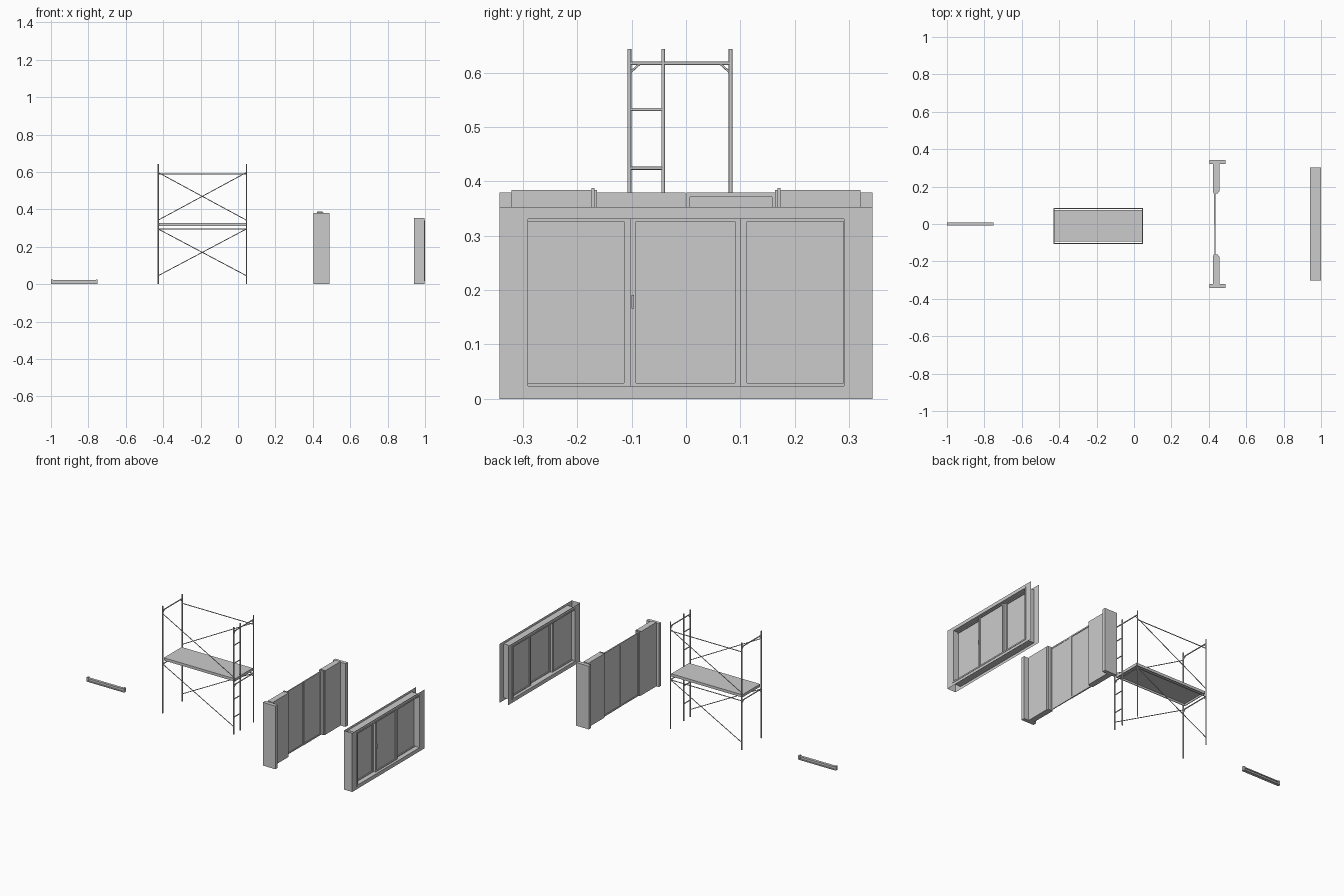
import bpy, bmesh
from mathutils import Vector

if "Cube" in bpy.data.objects:
    bpy.data.objects.remove(bpy.data.objects["Cube"])


def add_object(name, bm):
    mesh = bpy.data.meshes.new(name)
    bm.to_mesh(mesh)
    bm.free()
    ob = bpy.data.objects.new(name, mesh)
    bpy.context.collection.objects.link(ob)
    return ob


def boxes(name, spans):
    """Object made of boxes, each (x0, x1, y0, y1, z0, z1)."""
    bm = bmesh.new()
    for x0, x1, y0, y1, z0, z1 in spans:
        vs = bmesh.ops.create_cube(bm, size=1)['verts']
        for v in vs:
            v.co = Vector(((x0 + x1) / 2 + v.co.x * (x1 - x0),
                           (y0 + y1) / 2 + v.co.y * (y1 - y0),
                           (z0 + z1) / 2 + v.co.z * (z1 - z0)))
    return add_object(name, bm)


def ring(x0, x1, y0, y1, z0, z1, ty, tz):
    """Four boxes making a rectangular frame facing x."""
    return [(x0, x1, y0, y0 + ty, z0, z1), (x0, x1, y1 - ty, y1, z0, z1),
            (x0, x1, y0 + ty, y1 - ty, z0, z0 + tz),
            (x0, x1, y0 + ty, y1 - ty, z1 - tz, z1)]


def sheet(bm, corners):
    bm.faces.new([bm.verts.new(c) for c in corners])


def tubes(name, pairs, r):
    """Object made of straight round tubes between point pairs."""
    bm = bmesh.new()
    for a, b in pairs:
        a, b = Vector(a), Vector(b)
        d = b - a
        vs = bmesh.ops.create_cone(bm, cap_ends=True, segments=8, radius1=r,
                                   radius2=r, depth=d.length)['verts']
        q = Vector((0, 0, 1)).rotation_difference(d)
        for v in vs:
            v.co = q @ v.co + (a + b) / 2
    for f in bm.faces:
        f.smooth = len(f.verts) == 4
    for e in bm.edges:
        e.smooth = all(len(f.verts) == 4 for f in e.link_faces)
    return add_object(name, bm)


# --- Small rail: channel beam with raised end blocks
boxes("rail_beam", [(-0.99, -0.76, -0.008, 0.008, 0.0, 0.005),
                    (-0.99, -0.76, -0.008, 0.008, 0.016, 0.021),
                    (-0.99, -0.76, -0.002, 0.002, 0.005, 0.016)])
boxes("rail_end_blocks", [(-1.0, -0.99, -0.008, 0.008, 0, 0.025),
                          (-0.76, -0.75, -0.008, 0.008, 0, 0.025)])

# --- Scaffold
XL, XR, YF, YB, YLAD = -0.427, 0.045, -0.104, 0.082, -0.042
posts = [((x, y, 0), (x, y, 0.643)) for x in (XL, XR) for y in (YF, YB)]
posts.append(((XR, YLAD, 0), (XR, YLAD, 0.643)))
tubes("scaffold_posts", posts, 0.0035)

end_rails, corner_struts, rungs, braces, guards = [], [], [], [], []
for base in (0, 0.322):
    top = base + 0.295
    for x in (XL, XR):
        end_rails.append(((x, YF, top), (x, YB, top)))
        corner_struts.append(((x, YF, top - 0.018), (x, YF + 0.02, top)))
        corner_struts.append(((x, YB, top - 0.018), (x, YB - 0.02, top)))
    for z in (0.102, 0.21):
        rungs.append(((XR, YF, base + z), (XR, YLAD, base + z)))
    lo, hi = (0.045, 0.295) if base == 0 else (0.342, 0.597)
    braces.append(((XL, YF, hi), (XR, YF, lo)))
    braces.append(((XL, YB, lo), (XR, YB, hi)))
for z in (0.294, 0.588):
    guards.append(((XL, YB, z), (XR, YB, z)))
tubes("scaffold_end_rails", end_rails, 0.0032)
tubes("scaffold_corner_struts", corner_struts, 0.002)
tubes("scaffold_ladder_rungs", rungs, 0.003)
tubes("scaffold_braces", braces, 0.0022)
tubes("scaffold_guard_rails", guards, 0.0025)

# Platform deck with rim, open below
P = (XL, XR, -0.093, 0.076)
boxes("scaffold_platform", [(*P, 0.323, 0.328),
      (P[0], P[1], P[2], P[2] + 0.004, 0.312, 0.323),
      (P[0], P[1], P[3] - 0.004, P[3], 0.312, 0.323),
      (P[0], P[0] + 0.004, P[2], P[3], 0.312, 0.323),
      (P[1] - 0.004, P[1], P[2], P[3], 0.312, 0.323)])

# --- Sliding door: side casings, wide pockets, posts and two thin leaves
for s, side in ((-1, "near"), (1, "far")):
    def my(span):
        x0, x1, a, b, z0, z1 = span
        return (x0, x1, min(s * a, s * b), max(s * a, s * b), z0, z1)
    boxes(side + "_door_casing", [my((0.405, 0.488, 0.321, 0.343, 0, 0.379))])
    boxes(side + "_door_pocket", [my((0.422, 0.456, 0.174, 0.321, 0, 0.384))])
    boxes(side + "_door_post", [my((0.422, 0.453, 0.168, 0.174, 0, 0.388)),
                                my((0.424, 0.450, 0.164, 0.168, 0, 0.384))])
    half = 0.004 if s > 0 else 0.0025
    leaf = ring(0.433 - half, 0.433 + half, 0.001, 0.164, 0, 0.379, 0.006, 0.008)
    boxes(side + "_door_leaf_frame", [my(b) for b in leaf])
    boxes(side + "_door_leaf_panel",
          [my((0.4322, 0.4338, 0.007, 0.158, 0.008, 0.371))])

# --- Window wall: two thin sheets with an opening, closed at the near end only
W, H = 0.343, 0.353
WY, Z0, Z1 = 0.302, 0.016, 0.339
bm = bmesh.new()
for x in (0.942, 0.998):
    for y0, y1, z0, z1 in ((-W, -WY, 0, H), (WY, W, 0, H),
                           (-WY, WY, 0, Z0), (-WY, WY, Z1, H)):
        sheet(bm, [(x, y0, z0), (x, y1, z0), (x, y1, z1), (x, y0, z1)])
sheet(bm, [(0.942, -W, 0), (0.998, -W, 0), (0.998, -W, H), (0.942, -W, H)])
bmesh.ops.remove_doubles(bm, verts=bm.verts, dist=1e-5)
add_object("window_wall", bm)

# Deep outer frame
boxes("window_frame", ring(0.94, 1.0, -WY, WY, Z0, Z1, 0.011, 0.008))

# Three sashes, the middle one on the front track
for name, x, y0, y1 in (("left", 0.958, -0.302, -0.103),
                        ("middle", 0.972, -0.103, 0.101),
                        ("right", 0.958, 0.101, 0.301)):
    boxes(name + "_sash", ring(x, x + 0.014, y0, y1, 0.02, 0.335, 0.011, 0.009))
    boxes(name + "_glass", [(x + 0.006, x + 0.008, y0 + 0.01, y1 - 0.01, 0.028, 0.327)])
boxes("window_handle", [(0.986, 0.992, -0.100, -0.096, 0.166, 0.191)])
